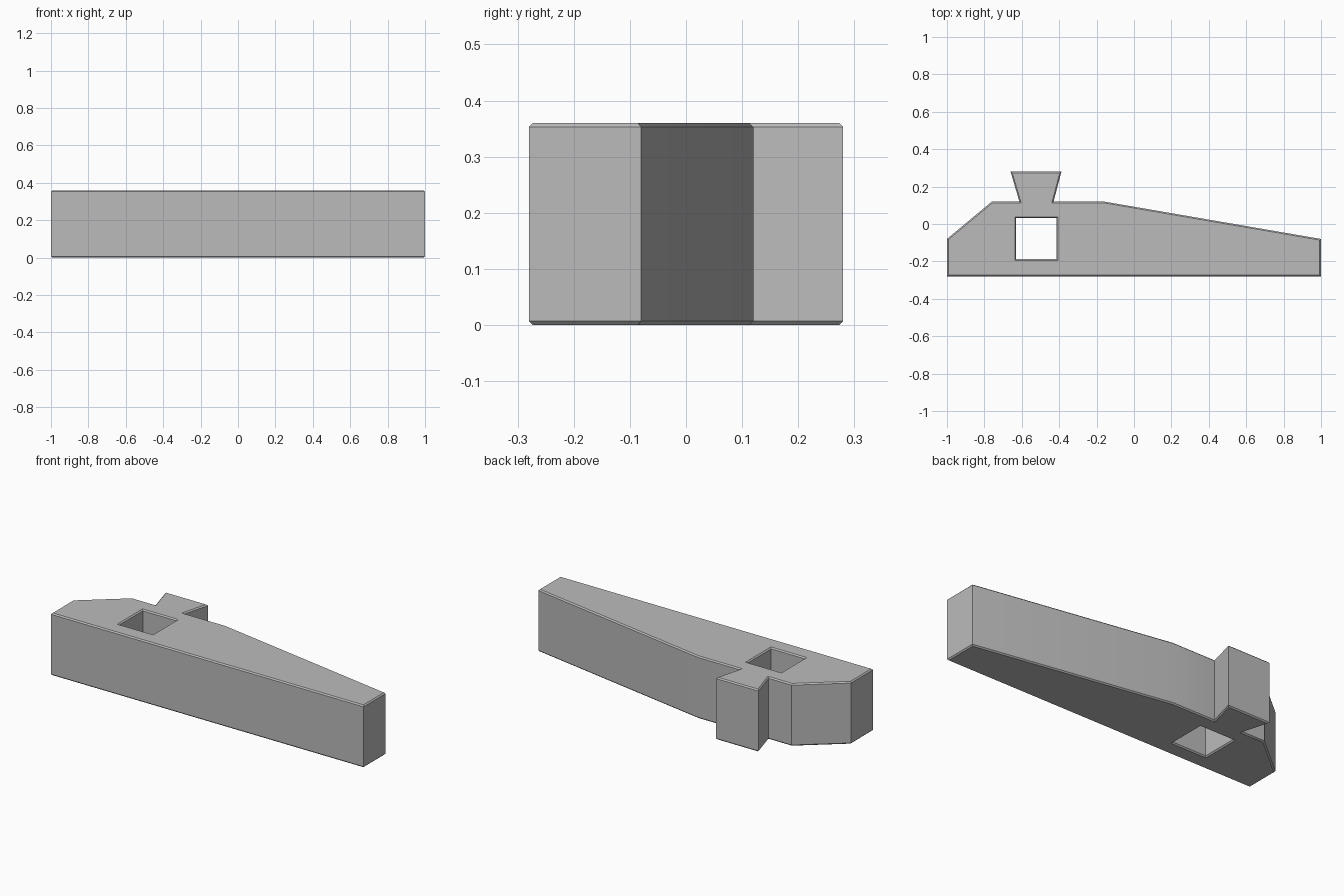
import bpy, bmesh, math
from mathutils import Vector

cube = bpy.data.objects.get("Cube")
if cube:
    bpy.data.objects.remove(cube, do_unlink=True)

HEIGHT = 0.36
CHAMFER = 0.007

# Body outline with a dovetail tab, counter-clockwise
outline = [(-1, -0.28), (1, -0.28), (1, -0.08), (-0.16, 0.12), (-0.43, 0.12),
           (-0.388, 0.28), (-0.66, 0.28), (-0.613, 0.12), (-0.76, 0.12), (-1, -0.08)]
# Square socket, clockwise so that insetting widens it
socket = [(-0.63, -0.187), (-0.63, 0.031), (-0.414, 0.031), (-0.414, -0.187)]


def inset(points, d):
    """Move every side of a loop to its left by d, with mitred corners."""
    pts = [Vector(p) for p in points]
    result = []
    for i, p in enumerate(pts):
        a = (p - pts[i - 1]).normalized()
        b = (pts[(i + 1) % len(pts)] - p).normalized()
        na, nb = Vector((-a.y, a.x)), Vector((-b.y, b.x))
        result.append(p + (na + nb) * d / (1 + na.dot(nb)))
    return result


bm = bmesh.new()
caps = {"bottom": [], "top": []}


def add_walls(points):
    """Straight walls with a chamfer at both ends."""
    small = inset(points, CHAMFER)
    levels = [(small, 0), (points, CHAMFER),
              (points, HEIGHT - CHAMFER), (small, HEIGHT)]
    rings = [[bm.verts.new((p[0], p[1], z)) for p in loop] for loop, z in levels]
    n = len(points)
    for low, high in zip(rings, rings[1:]):
        for i in range(n):
            j = (i + 1) % n
            bm.faces.new((low[i], low[j], high[j], high[i]))
    for name, ring in (("bottom", rings[0]), ("top", rings[-1])):
        caps[name] += [bm.edges.get((ring[i - 1], ring[i])) for i in range(n)]


add_walls(outline)
add_walls(socket)

# Flat caps around the socket
for edges in caps.values():
    bmesh.ops.triangle_fill(bm, edges=edges, use_beauty=True)
bmesh.ops.recalc_face_normals(bm, faces=bm.faces)

mesh = bpy.data.meshes.new("wedge_block")
bm.to_mesh(mesh)
bm.free()
block = bpy.data.objects.new("wedge_block", mesh)
bpy.context.collection.objects.link(block)

# Plain grey
grey = bpy.data.materials.new("plain_grey")
grey.use_nodes = True
color = (0.5, 0.5, 0.5, 1)
grey.diffuse_color = color
grey.node_tree.nodes["Principled BSDF"].inputs["Base Color"].default_value = color
mesh.materials.append(grey)

bpy.ops.object.select_all(action="DESELECT")
block.select_set(True)
bpy.context.view_layer.objects.active = block
bpy.ops.object.shade_smooth_by_angle(angle=math.radians(30))
